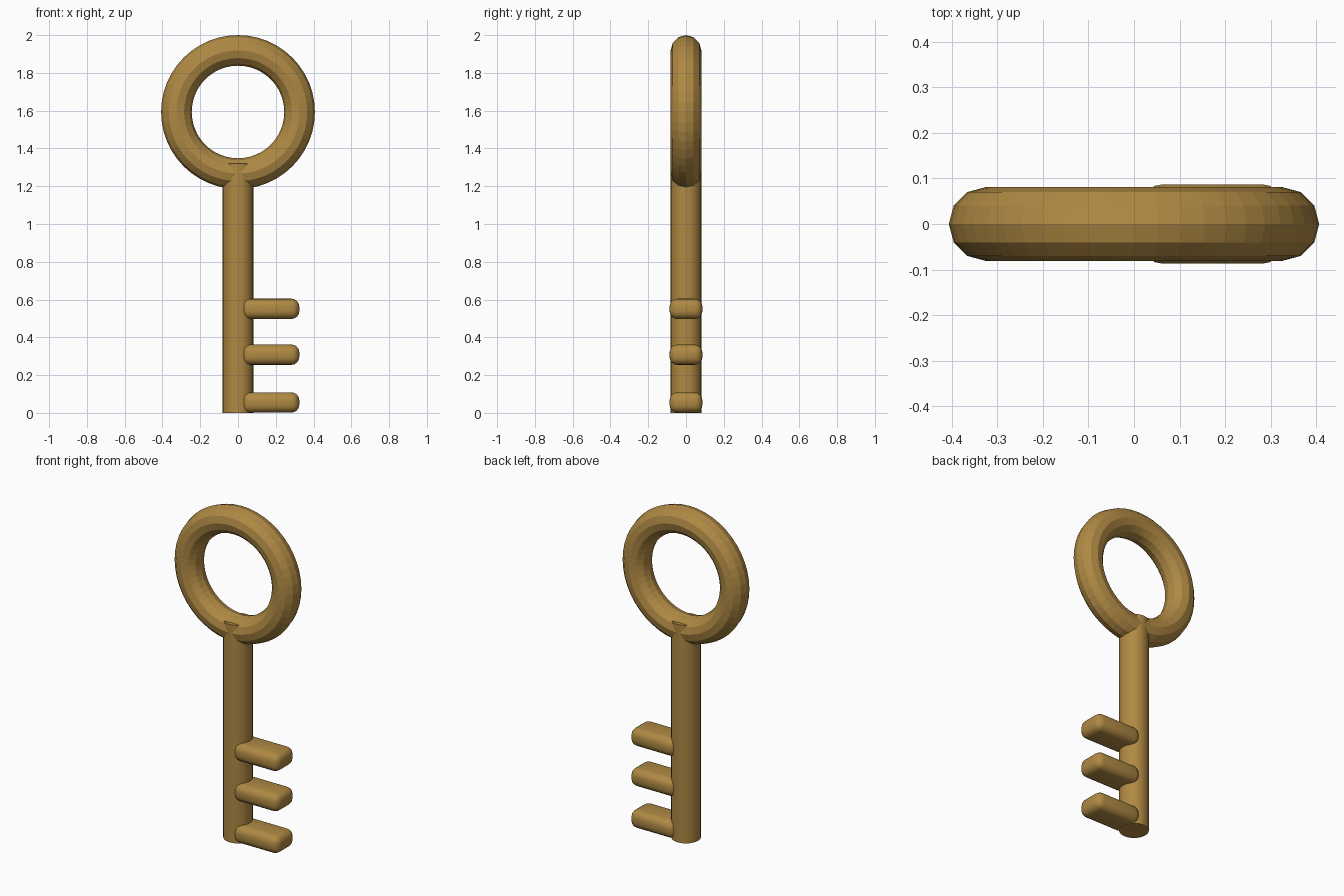
import bpy, bmesh, math
from mathutils import Matrix

if "Cube" in bpy.data.objects:
    bpy.data.objects.remove(bpy.data.objects["Cube"])

brass = bpy.data.materials.new("aged brass")
brass.diffuse_color = (0.43, 0.25, 0.057, 1)
brass.use_nodes = True
brass.node_tree.nodes["Principled BSDF"].inputs["Base Color"].default_value = brass.diffuse_color


def shade(obj, angle):
    bpy.ops.object.select_all(action='DESELECT')
    obj.select_set(True)
    bpy.context.view_layer.objects.active = obj
    bpy.ops.object.shade_smooth_by_angle(angle=math.radians(angle))


# Ring-shaped bow, standing upright with flat facets
bpy.ops.mesh.primitive_torus_add(major_segments=48, minor_segments=12,
                                 major_radius=0.326, minor_radius=0.081,
                                 location=(0, 0, 1.593),
                                 rotation=(math.pi / 2, 0, 0))
bow = bpy.context.object
bow.name = "bow_ring"
bow.data.materials.append(brass)

# Round shaft running up into the ring
SHAFT_TOP = 1.32
bpy.ops.mesh.primitive_cylinder_add(vertices=32, radius=0.081, depth=SHAFT_TOP,
                                    location=(0, 0, SHAFT_TOP / 2))
shaft = bpy.context.object
shaft.name = "shaft"
shaft.data.materials.append(brass)
shade(shaft, 40)

# Three rounded teeth on the right side of the shaft
for i, z in enumerate((0.055, 0.308, 0.551)):
    bm = bmesh.new()
    bmesh.ops.create_cube(bm, size=1,
                          matrix=Matrix.Diagonal((0.305, 0.174, 0.108, 1)))
    bmesh.ops.bevel(bm, geom=bm.edges[:], offset=0.042, segments=4,
                    profile=0.5, affect='EDGES')
    mesh = bpy.data.meshes.new("tooth")
    bm.to_mesh(mesh)
    bm.free()
    tooth = bpy.data.objects.new(f"tooth_{i + 1}", mesh)
    tooth.location = (0.172, 0, z)
    bpy.context.collection.objects.link(tooth)
    mesh.materials.append(brass)
    shade(tooth, 40)
